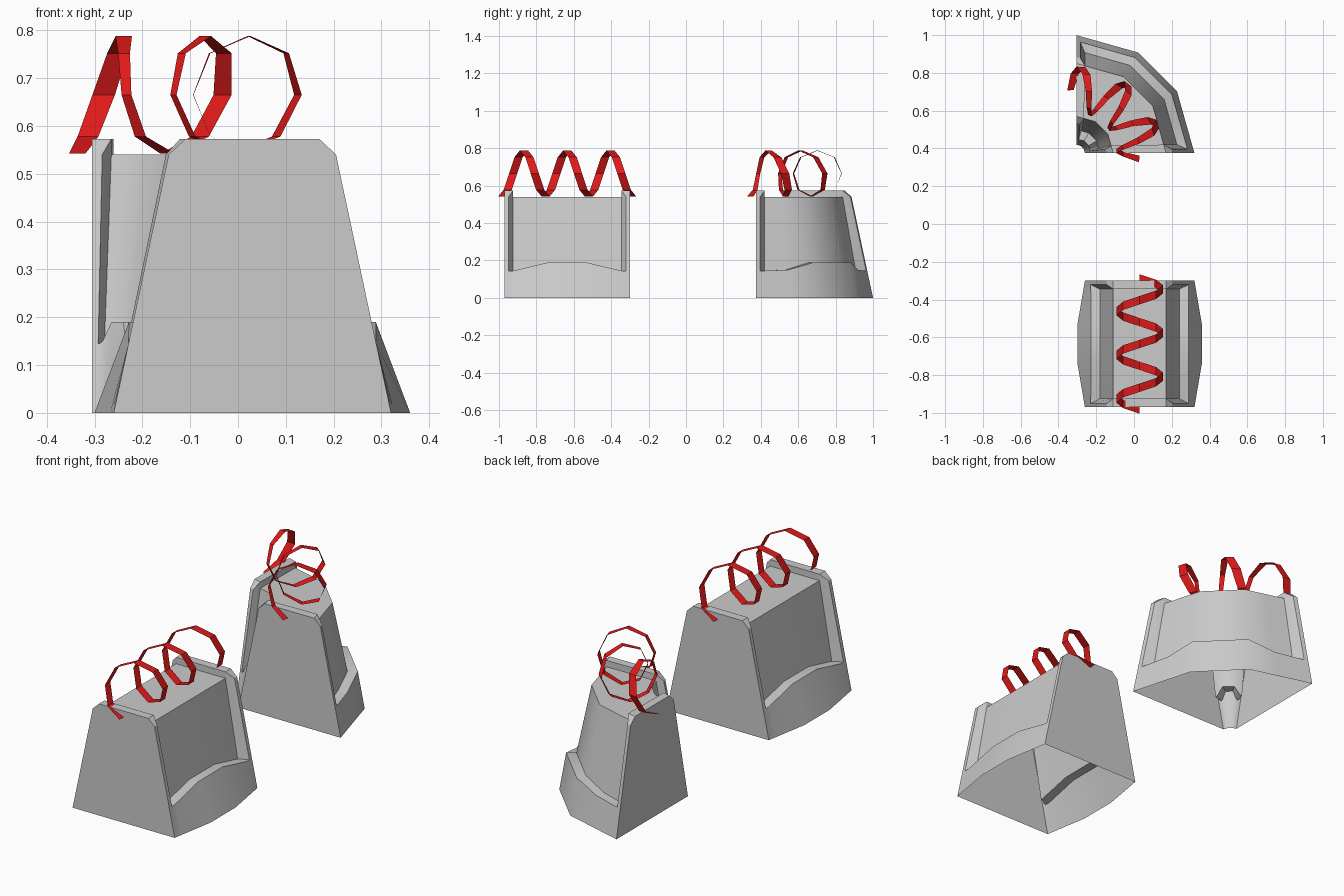
import bpy, bmesh, math

if "Cube" in bpy.data.objects:
    bpy.data.objects.remove(bpy.data.objects["Cube"])

L = 0.67                       # length of a wall piece along its centre line
MID_X, START_Y = 0.03, -0.97   # straight piece placement
BEND_X, BEND_Y, BEND_R = -0.305, 0.375, 0.335   # corner piece bend
A1 = math.radians(31.5)        # angle of the first corner break


def straight(off, d):
    return MID_X + off, START_Y + d


def corner(off, d):
    """Place a point on the three-chord corner, mirrored about its diagonal."""
    r = BEND_R + off
    far = d > L / 2
    if far:
        d = L - d
    if d < 0.1:                # end ribs keep a constant thickness
        u = min(d / (r * math.sin(A1)), 0.25 + 4 * d * 0.8 if d else 0, 0.5)
    else:
        u = d / 0.235
    x, y = r * (1 - u * (1 - math.cos(A1))), r * u * math.sin(A1)
    if far:
        x, y = y, x
    return BEND_X + x, BEND_Y + y


def bent(off, d):
    r, a = BEND_R + off, d / L * math.pi / 2
    return BEND_X + r * math.cos(a), BEND_Y + r * math.sin(a)


def finish(name, bm, angle):
    me = bpy.data.meshes.new(name)
    bm.to_mesh(me)
    bm.free()
    ob = bpy.data.objects.new(name, me)
    bpy.context.collection.objects.link(ob)
    bpy.ops.object.select_all(action='DESELECT')
    ob.select_set(True)
    bpy.context.view_layer.objects.active = ob
    if angle:
        bpy.ops.object.shade_smooth_by_angle(angle=math.radians(angle))
    return ob


def rib(d, d_top, foot):
    # half profile: (half width, height, distance along the wall)
    return [(foot, 0, d), (0.259, 0.145, d), (0.259, 0.145, d),
            (0.175, 0.54, d), (0.14, 0.573, d_top)]


def panel(d, ledge, foot):
    top = 0.14
    return [(foot, 0, d), (0.29 - 0.031 * (ledge / 0.145) ** 0.1, ledge, d),
            (0.21, ledge, d), (top, 0.54, d), (top, 0.54, d)]


def wall(name, place, bulge, eased):
    half = [rib(0, 0, 0.29), rib(0.021, 0.045, 0.29 + bulge * 0.09),
            panel(0.045, 0.145, 0.29 + bulge * 0.19)]
    if eased:
        half.append(panel(0.13, 0.15, 0.29))
    half.append(panel(0.235, 0.19, 0.29 + bulge))
    sections = half + [[(h, z, L - d) for h, z, d in s] for s in reversed(half)]

    bm = bmesh.new()
    rows = []
    for s in sections:
        pts = [(-h, z, d) for h, z, d in s] + [(h, z, d) for h, z, d in reversed(s)]
        rows.append([bm.verts.new((*place(h, d), z)) for h, z, d in pts])
    for a, b in zip(rows, rows[1:]):
        for i in range(len(a) - 1):
            bm.faces.new((a[i], a[i + 1], b[i + 1], b[i]))
    # end walls; the underside stays open
    bm.faces.new(rows[0][::-1])
    bm.faces.new(rows[-1])
    bmesh.ops.remove_doubles(bm, verts=bm.verts[:], dist=0.0005)
    bmesh.ops.recalc_face_normals(bm, faces=bm.faces[:])
    return finish(name, bm, 32)


red = bpy.data.materials.new("red")
red.diffuse_color = (0.75, 0.01, 0.01, 1)
red.use_nodes = True
red.node_tree.nodes["Principled BSDF"].inputs["Base Color"].default_value = red.diffuse_color


def coil(name, place, overhang):
    turns, sides, r, w = 3, 8, 0.123, 0.022
    n = turns * sides
    bm = bmesh.new()
    prev = None
    for i in range(n + 1):
        a = 2 * math.pi * i / sides
        d = -overhang + (L + 2 * overhang) * i / n
        off, z = -r * math.sin(a), 0.665 - r * math.cos(a)
        pair = [bm.verts.new((*place(off, d + e), z)) for e in (-w, w)]
        if prev:
            bm.faces.new((prev[0], prev[1], pair[1], pair[0]))
        prev = pair
    bmesh.ops.recalc_face_normals(bm, faces=bm.faces[:])
    finish(name, bm, 0).data.materials.append(red)


# straight barrier and corner barrier
wall("straight_wall", straight, 0.04, False)
wall("corner_wall", corner, 0.0, True)

# ribbon coils along the tops
coil("straight_wire_coil", straight, 0.012)
coil("corner_wire_coil", bent, 0.04)
